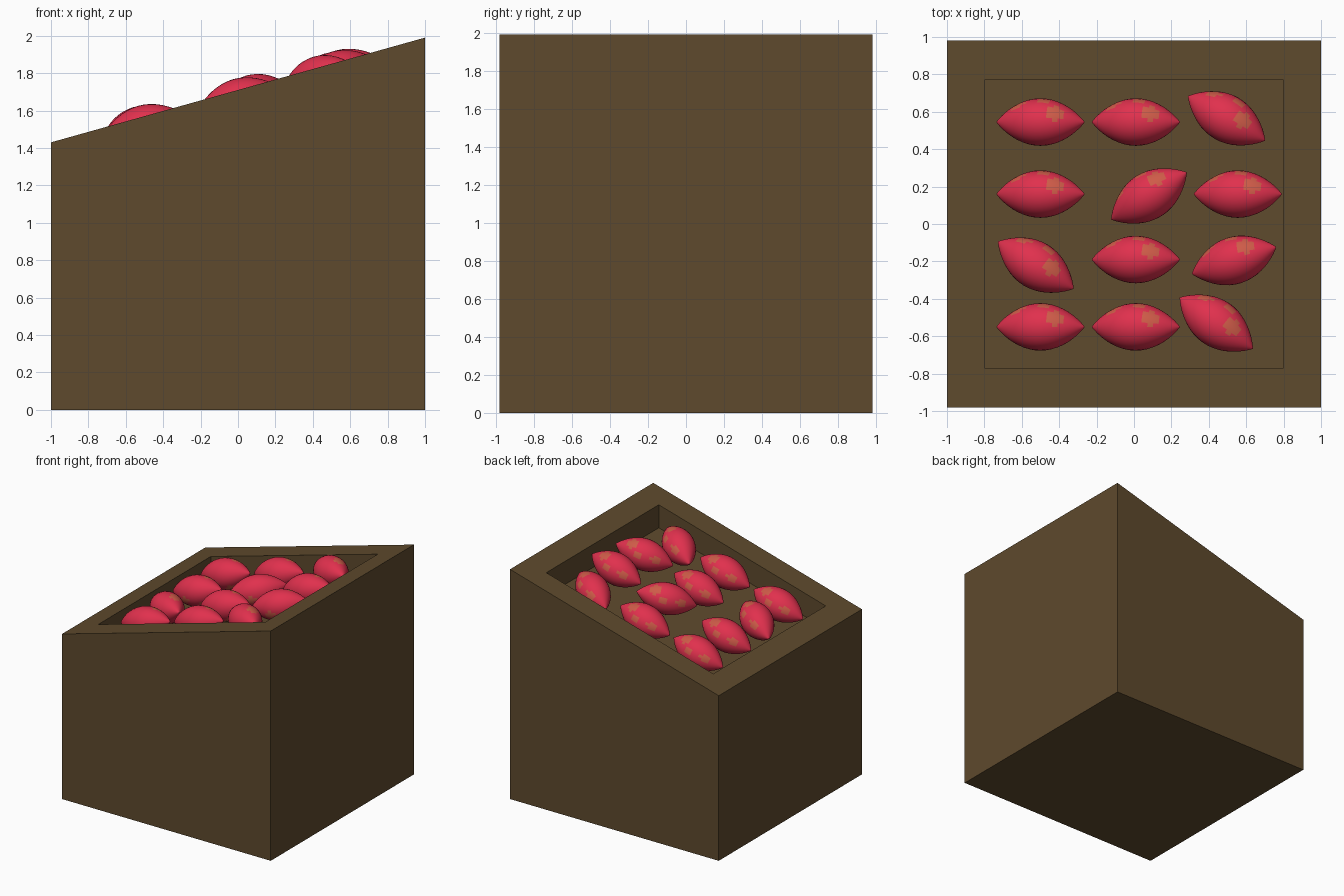
import bpy, bmesh, math
from mathutils import Vector, Matrix

if "Cube" in bpy.data.objects:
    bpy.data.objects.remove(bpy.data.objects["Cube"])

def mat(name, c):
    m = bpy.data.materials.new(name)
    m.diffuse_color = (*c, 1)
    m.use_nodes = True
    m.node_tree.nodes["Principled BSDF"].inputs["Base Color"].default_value = m.diffuse_color
    return m

WOOD = mat("brown_wood", (0.112, 0.068, 0.026))
RED = mat("fruit_red", (0.75, 0.030, 0.075))
SPOT = mat("fruit_orange", (0.62, 0.105, 0.065))

SLOPE = math.atan2(0.56, 2.0)
def top_z(x):
    return 1.71 + 0.28 * x

def finish(bm, name, mats):
    bmesh.ops.recalc_face_normals(bm, faces=bm.faces)
    me = bpy.data.meshes.new(name)
    bm.to_mesh(me)
    bm.free()
    for m in mats:
        me.materials.append(m)
    ob = bpy.data.objects.new(name, me)
    bpy.context.collection.objects.link(ob)
    return ob

# Crate: sloping block with a shallow sloping tray in the top
bm = bmesh.new()
def ring(hx, hy, zf):
    return [bm.verts.new((sx * hx, sy * hy, zf(sx * hx)))
            for sx, sy in ((-1, -1), (1, -1), (1, 1), (-1, 1))]
rings = [ring(1, 0.98, lambda x: 0), ring(1, 0.98, top_z),
         ring(0.8, 0.77, top_z), ring(0.8, 0.77, lambda x: top_z(x) - 0.2)]
for a, b in zip(rings, rings[1:]):
    for i in range(4):
        j = (i + 1) % 4
        bm.faces.new((a[i], a[j], b[j], b[i]))
bm.faces.new(rings[0][::-1])
bm.faces.new(rings[-1])
finish(bm, "crate", [WOOD])

# Fruit: lathed lemon shape, long axis x, orange spots by distance
HALF, RAD, SEG, N = 0.245, 0.127, 32, 24
SPOTS = [((0.10, 0.05, 0.09), 0.045), ((-0.11, 0.09, 0.05), 0.036),
         ((0.03, 0.118, 0.04), 0.03), ((0.08, -0.06, -0.09), 0.04),
         ((-0.05, -0.115, -0.04), 0.035)]
bm = bmesh.new()
loops = []
for k in range(1, N):
    t = -math.cos(math.pi * k / N)
    r = RAD * (1 - abs(t) ** 2.0) ** 0.92
    loops.append([bm.verts.new((HALF * t, r * math.cos(a), r * math.sin(a)))
                  for a in (2 * math.pi * i / SEG for i in range(SEG))])
for a, b in zip(loops, loops[1:]):
    for i in range(SEG):
        j = (i + 1) % SEG
        bm.faces.new((a[i], a[j], b[j], b[i]))
for lp, x in ((loops[0], -HALF), (loops[-1], HALF)):
    tip = bm.verts.new((x, 0, 0))
    for i in range(SEG):
        bm.faces.new((lp[i], lp[(i + 1) % SEG], tip))
for f in bm.faces:
    f.smooth = True
    c = f.calc_center_median()
    if any((c - Vector(p)).length < r for p, r in SPOTS):
        f.material_index = 1
first = finish(bm, "fruit_1", [RED, SPOT])

# Placement: x, y, turn in degrees within the sloping plane
places = [(-0.5, 0.545, 0), (0.01, 0.545, 0), (0.495, 0.565, -29),
          (-0.5, 0.16, 0), (0.08, 0.15, 31), (0.555, 0.16, 0),
          (-0.525, -0.22, -31), (0.01, -0.19, 0), (0.535, -0.195, 17),
          (-0.5, -0.55, 0), (0.01, -0.55, 0), (0.44, -0.53, -34)]
for n, (x, y, turn) in enumerate(places):
    ob = first
    if n:
        ob = bpy.data.objects.new("fruit_%d" % (n + 1), first.data)
        bpy.context.collection.objects.link(ob)
    ob.matrix_world = (Matrix.Translation((x, y, top_z(x) - 0.067))
                       @ Matrix.Rotation(-SLOPE, 4, 'Y')
                       @ Matrix.Rotation(math.radians(turn), 4, 'Z'))
